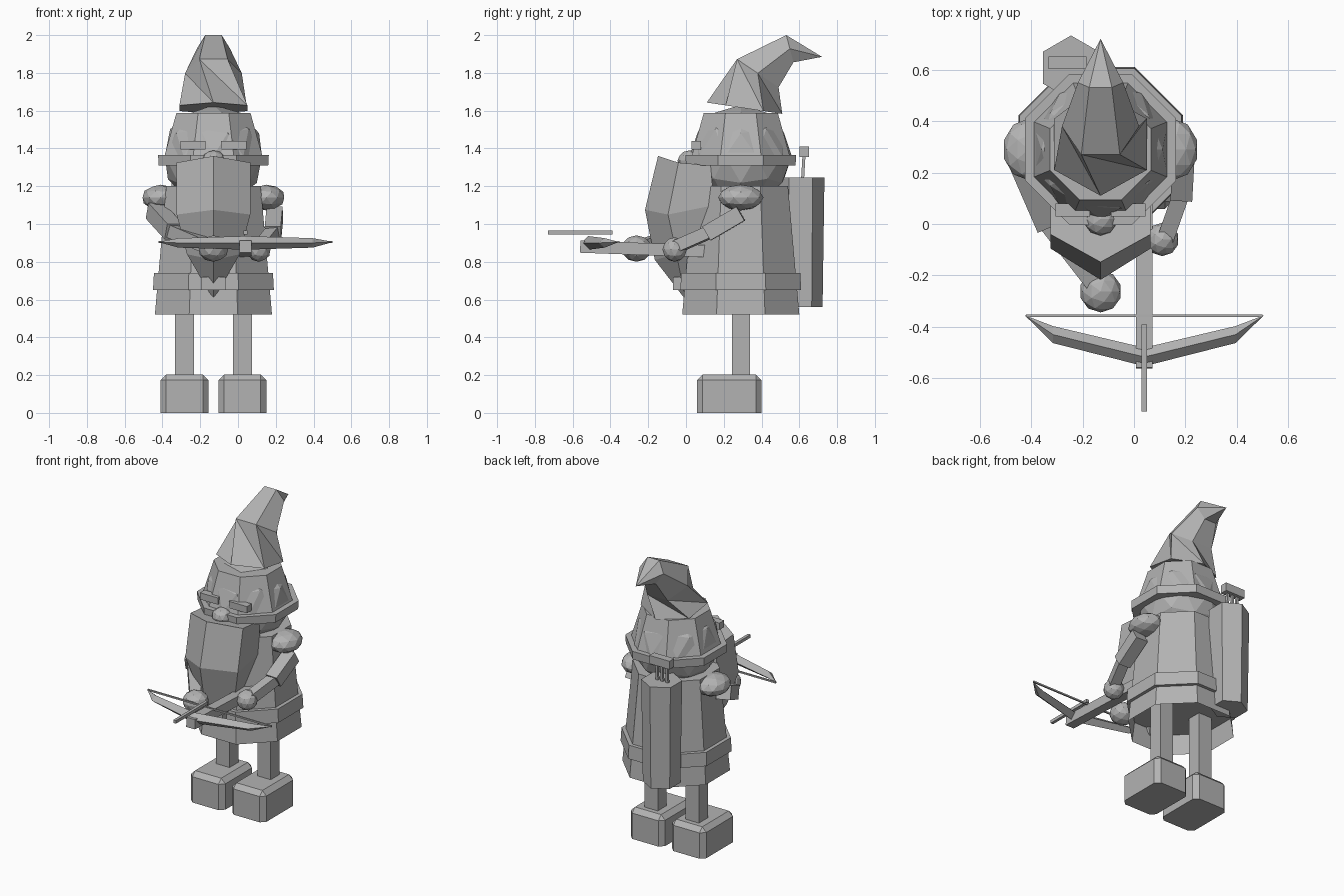
import bpy, bmesh, math
from mathutils import Vector, Matrix

if "Cube" in bpy.data.objects:
    bpy.data.objects.remove(bpy.data.objects["Cube"])

grey = bpy.data.materials.new("plain grey")
grey.diffuse_color = (0.45, 0.45, 0.45, 1)
grey.use_nodes = True
grey.node_tree.nodes["Principled BSDF"].inputs["Base Color"].default_value = grey.diffuse_color
CX, CY = -0.13, 0.29          # axis of the figure


def finish(name, bm):
    bmesh.ops.recalc_face_normals(bm, faces=bm.faces)
    me = bpy.data.meshes.new(name)
    bm.to_mesh(me)
    bm.free()
    me.materials.append(grey)
    ob = bpy.data.objects.new(name, me)
    bpy.context.collection.objects.link(ob)
    return ob


def loft(name, rings, tip=None, start_tip=None):
    """Skin rings of points; cap the ends or close them to a point."""
    bm = bmesh.new()
    vs = [[bm.verts.new(p) for p in r] for r in rings]
    n = len(vs[0])
    for a, b in zip(vs, vs[1:]):
        for i in range(n):
            j = (i + 1) % n
            bm.faces.new((a[i], a[j], b[j], b[i]))
    for ring, point in ((vs[0], start_tip), (vs[-1], tip)):
        if point is None:
            bm.faces.new(ring)
        else:
            t = bm.verts.new(point)
            for i in range(n):
                bm.faces.new((ring[i], ring[(i + 1) % n], t))
    return finish(name, bm)


def ngon(n, r, z, x=CX, y=CY, turn=0.0):
    return [(x + r * math.cos(turn + 2 * math.pi * i / n),
             y + r * math.sin(turn + 2 * math.pi * i / n), z) for i in range(n)]


def octa(name, profile):
    """Eight-sided lathe from (half width, z) pairs."""
    k = math.cos(math.pi / 8)
    return loft(name, [ngon(8, a / k, z, turn=math.pi / 8) for a, z in profile])


def box(name, x0, x1, y0, y1, z0, z1, bevel=0):
    bm = bmesh.new()
    m = Matrix.Translation(((x0 + x1) / 2, (y0 + y1) / 2, (z0 + z1) / 2)) \
        @ Matrix.Diagonal((x1 - x0, y1 - y0, z1 - z0, 1))
    bmesh.ops.create_cube(bm, size=1, matrix=m)
    if bevel:   # bevel everything but the sole
        edges = [e for e in bm.edges if max(v.co.z for v in e.verts) > z1 - 1e-4]
        bmesh.ops.bevel(bm, geom=edges, offset=bevel, segments=1, affect='EDGES')
    return finish(name, bm)


def bar(name, a, b, w):
    """Square bar between two points."""
    a, b = Vector(a), Vector(b)
    d = b - a
    bm = bmesh.new()
    m = Matrix.Translation((a + b) / 2) @ d.to_track_quat('Y', 'Z').to_matrix().to_4x4() \
        @ Matrix.Diagonal((w, d.length, w, 1))
    bmesh.ops.create_cube(bm, size=1, matrix=m)
    return finish(name, bm)


def ball(name, c, r, sub=1):
    bm = bmesh.new()
    m = Matrix.Translation(c) @ Matrix.Diagonal((*r, 1))
    bmesh.ops.create_icosphere(bm, subdivisions=sub, radius=1, matrix=m)
    return finish(name, bm)


# Tunic with hollow skirt, belt and buckle
octa("tunic", [(0.283, 0.75), (0.31, 0.52), (0.25, 1.2)])
octa("belt", [(0.32, 0.65), (0.315, 0.74)])
box("buckle", CX - 0.065, CX + 0.065, -0.07, 0.0, 0.65, 0.72)

# Legs, shoes, brows and shoulders on both sides
for side, s in (("left", -1), ("right", 1)):
    lx = CX + s * 0.153
    box(side + "_leg", lx - 0.05, lx + 0.05, 0.243, 0.338, 0.18, 0.75)
    box(side + "_shoe", lx - 0.127, lx + 0.127, 0.058, 0.40, 0, 0.203, bevel=0.03)
    bx = CX + s * 0.108
    box(side + "_eyebrow", bx - 0.067, bx + 0.067, 0.03, 0.08, 1.395, 1.44)
    ball(side + "_shoulder", (CX + s * 0.28, CY, 1.14), (0.1, 0.12, 0.068), 2)

# Head and nose
ball("head", (CX, CY, 1.36), (0.27, 0.27, 0.27), 2)
ball("nose", (CX, 0.02, 1.335), (0.065, 0.065, 0.055), 2)

# Beard: ridged front, narrowing to a point
def beard_ring(w, ridge, corner, back):
    pts = [(-w, *back), (-w, *corner), (0, *ridge), (w, *corner), (w, *back)]
    return [(CX + x, y, z) for x, y, z in pts]


loft("beard", [
    beard_ring(0.195, (-0.148, 1.36), (-0.04, 1.325), (0.13, 1.31)),
    beard_ring(0.195, (-0.217, 1.075), (-0.095, 1.05), (0.15, 1.1)),
    beard_ring(0.14, (-0.165, 0.81), (-0.05, 0.84), (0.1, 0.88)),
], tip=(CX, -0.003, 0.6))

# Hat: brim, lower cone and drooping top
octa("hat_brim", [(0.29, 1.31), (0.293, 1.365)])
octa("hat_lower", [(0.265, 1.34), (0.196, 1.588)])


def tilted(r, y, z, dy, dz, turn):
    """Hexagon whose front is at (y-dy, z+dz) and back at (y+dy, z-dz)."""
    out = []
    for i in range(6):
        t = math.radians(turn + 60 * i)
        c = math.cos(t)
        out.append((CX + r * math.sin(t), y - dy * c, z + dz * c))
    return out


bm = bmesh.new()
rings = [[bm.verts.new(p) for p in ring] for ring in (
    tilted(0.208, 0.31, 1.613, 0.2, 0.03, 0),
    tilted(0.15, 0.38, 1.798, 0.127, 0.086, -30),
    tilted(0.088, 0.55, 1.928, 0.022, 0.083, -30))]
end = bm.verts.new((CX, 0.72, 1.885))
bm.faces.new(rings[0])
for i in range(6):
    j = (i + 1) % 6
    b, m, t = rings
    bm.faces.new((b[i], b[j], m[i]))
    bm.faces.new((m[i], b[j], m[j]))
    bm.faces.new((m[i], m[j], t[j], t[i]))
    bm.faces.new((t[i], t[j], end))
finish("hat_top", bm)

# Arms and hands
bar("right_sleeve", (0.195, 0.29, 1.055), (0.185, 0.11, 0.95), 0.085)
bar("right_forearm", (0.185, 0.12, 0.955), (0.125, -0.05, 0.88), 0.065)
ball("right_hand", (0.11, -0.06, 0.865), (0.065, 0.065, 0.065), 2)
bar("left_sleeve", (-0.44, 0.23, 1.07), (-0.34, 0.0, 0.96), 0.09)
bar("left_forearm", (-0.35, 0.02, 0.965), (-0.14, -0.25, 0.875), 0.07)
ball("left_hand", (-0.13, -0.262, 0.87), (0.082, 0.082, 0.07), 2)

# Crossbow: stock, limbs, string and bolt
BX = 0.04
bar("crossbow_stock", (BX, -0.56, 0.88), (BX, 0.12, 0.855), 0.064)


def diamond(x, y, hy, hz):
    return [(x, y - hy, 0.9), (x, y, 0.9 + hz), (x, y + hy, 0.9), (x, y, 0.9 - hz)]


loft("crossbow_limbs", [diamond(BX - 0.355, -0.43, 0.033, 0.025),
                        diamond(BX, -0.517, 0.036, 0.036),
                        diamond(BX + 0.355, -0.43, 0.033, 0.025)],
     start_tip=(BX - 0.465, -0.355, 0.905), tip=(BX + 0.465, -0.355, 0.905))
bar("crossbow_string", (BX - 0.46, -0.357, 0.905), (BX + 0.46, -0.357, 0.905), 0.01)
bar("bolt", (BX, -0.73, 0.955), (BX, -0.39, 0.955), 0.02)

# Quiver with arrows on the back
QX, QY = -0.245, 0.608
loft("quiver", [ngon(6, 0.115, 0.56, QX, QY, math.pi / 6),
                ngon(6, 0.125, 1.245, QX, QY, math.pi / 6)])
for i in range(3):
    x = -0.295 + 0.037 * i
    bar(f"arrow_shaft_{i + 1}", (x, 0.615, 1.2), (x, 0.625, 1.37), 0.016)
box("arrow_fletching", -0.333, -0.185, 0.602, 0.652, 1.355, 1.41)
